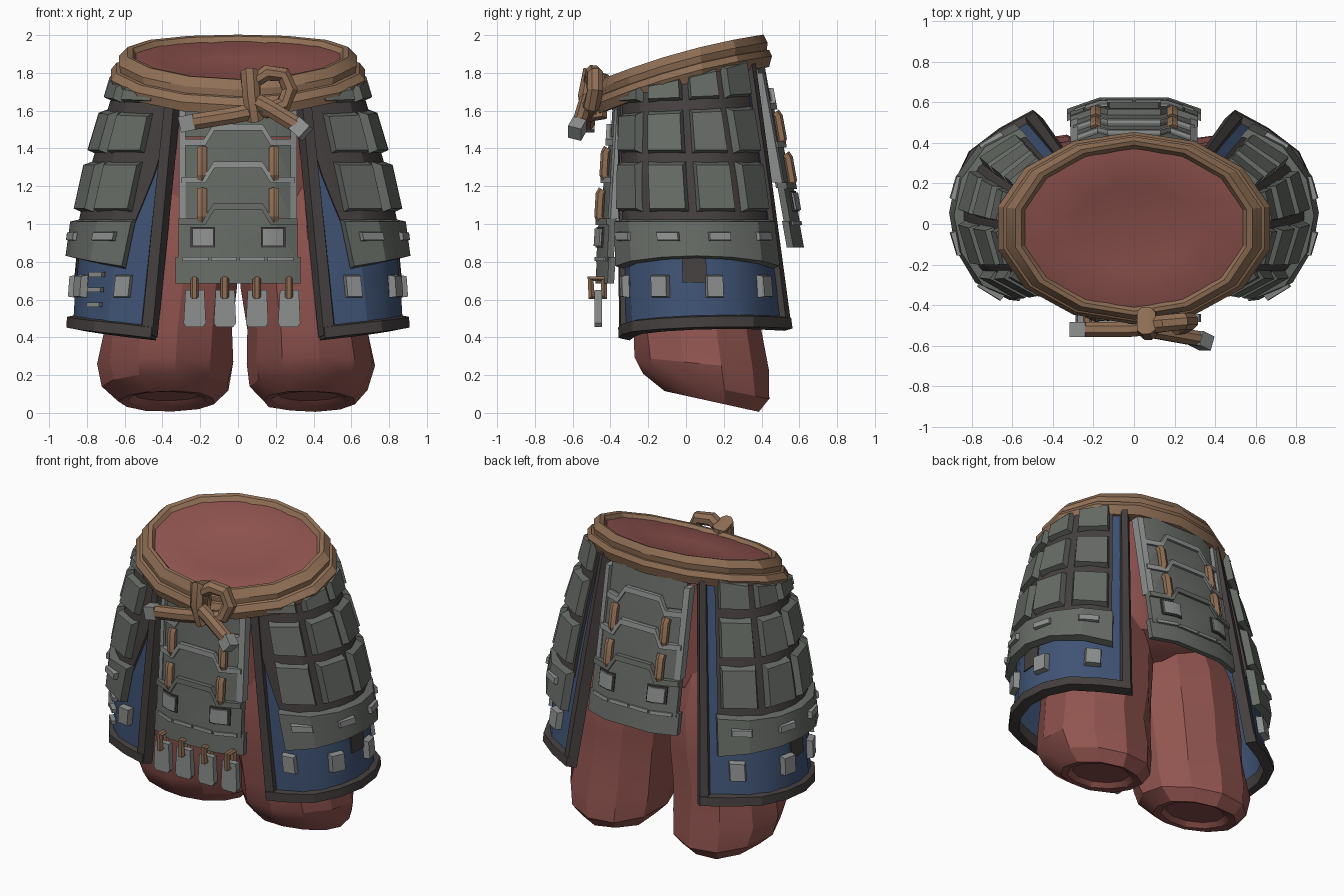
import bpy, bmesh, math, random
from mathutils import Vector as V

if "Cube" in bpy.data.objects:
    bpy.data.objects.remove(bpy.data.objects["Cube"])

random.seed(4)


def material(name, r, g, b):
    m = bpy.data.materials.new(name)
    m.diffuse_color = (r, g, b, 1)
    m.use_nodes = True
    m.node_tree.nodes["Principled BSDF"].inputs["Base Color"].default_value = m.diffuse_color
    return m


RED = material("red cloth", .285, .09, .08)
ROPE = material("tan rope", .28, .16, .092)
PLATE = material("grey green plate", .135, .148, .132)
STEEL = material("light steel", .27, .28, .275)
DARK = material("dark leather", .06, .051, .05)
BLUE = material("blue cloth", .051, .088, .18)


def make(name, verts, faces, mat, angle=25, bend=0):
    me = bpy.data.meshes.new(name)
    me.from_pydata([tuple(v) for v in verts], [], faces)
    bm = bmesh.new()
    bm.from_mesh(me)
    if bend:  # fold the outer thirds back
        for x in (-.17, .17):
            bmesh.ops.bisect_plane(bm, geom=bm.verts[:] + bm.edges[:] + bm.faces[:],
                                   plane_co=(x, 0, 0), plane_no=(1, 0, 0))
        for v in bm.verts:
            v.co.y -= bend * max(0, abs(v.co.x) - .17)
    bmesh.ops.recalc_face_normals(bm, faces=bm.faces)
    bm.to_mesh(me)
    bm.free()
    me.materials.append(mat)
    ob = bpy.data.objects.new(name, me)
    bpy.context.collection.objects.link(ob)
    bpy.ops.object.select_all(action='DESELECT')
    ob.select_set(True)
    bpy.context.view_layer.objects.active = ob
    bpy.ops.object.shade_smooth_by_angle(angle=math.radians(angle))


def loft(name, rings, mat, closed=False, angle=25, bend=0):
    """Skin a list of equal rings; cap the ends unless closed."""
    n, m = len(rings[0]), len(rings)
    faces = []
    for i in range(m if closed else m - 1):
        for j in range(n):
            a, b, k = i * n, (i + 1) % m * n, (j + 1) % n
            faces.append((a + j, a + k, b + k, b + j))
    if not closed:
        faces += [tuple(range(n)), tuple((m - 1) * n + j for j in range(n))]
    make(name, [v for r in rings for v in r], faces, mat, angle, bend)


def sweep(name, pts, w, h, mat, up, closed=False, sides=8):
    """Sweep an oval section along a path."""
    pts, up, rings = [V(p) for p in pts], V(up), []
    n = len(pts)
    for i, p in enumerate(pts):
        a = pts[i - 1] if closed or i else p
        b = pts[(i + 1) % n] if closed or i < n - 1 else p
        side = (b - a).cross(up).normalized()
        nor = side.cross(b - a).normalized()
        rings.append([p + side * w * math.cos(q) + nor * h * math.sin(q)
                      for q in (2 * math.pi * (k + .5) / sides for k in range(sides))])
    loft(name, rings, mat, closed)


def prism(name, outline, yfn, thick, mat, bend=0):
    """Extrude an x,z outline along y; yfn gives the outer face."""
    s = math.copysign(1, yfn(1))
    loft(name, [[V((x, yfn(z) - s * d, z)) for x, z in outline] for d in (0, thick)], mat, bend=s * bend)


def rect(x, z, w, h):
    return [(x - w, z - h), (x + w, z - h), (x + w, z + h), (x - w, z + h)]


def ring(cx, cy, rx, ry, zfn, n=12, jit=0):
    out = []
    for k in range(n):
        a = 2 * math.pi * (k + .5) / n
        j = 1 + random.uniform(-jit, jit)
        x, y = cx + rx * j * math.cos(a), cy + ry * j * math.sin(a)
        out.append(V((x, y, zfn(y))))
    return out


# Waist line, rising in a gentle bow towards the back
def tilt(o):
    return lambda y: 1.912 + .27 * y - .15 * y * y + o


# Trousers: hips with a shallow dished top, then two baggy legs
hips = [ring(0, .02, .45, .2, lambda y: 1.0), ring(0, .02, .58, .34, lambda y: 1.08),
        ring(0, .01, .60, .36, lambda y: 1.35), ring(0, -.01, .59, .40, tilt(-.15)),
        ring(0, -.02, .585, .415, tilt(-.03)), ring(0, -.02, .555, .395, tilt(-.025)),
        ring(0, -.02, .3, .21, tilt(-.075)), ring(0, -.02, .05, .04, tilt(-.09))]
loft("trouser_hips", hips, RED, angle=40)
LEG = [(.30, .02, .25, .27, 1.25, 0, 0), (.32, .045, .33, .35, .95, 0, 0), (.345, .055, .332, .36, .66, 0, .02),
       (.37, .065, .33, .345, .44, 0, .04), (.382, .085, .347, .35, .26, .1, .04),
       (.38, .11, .315, .33, .14, .2, .04), (.375, .13, .245, .255, .062, .22, .04),
       (.375, .13, .20, .21, .07, .2, .02), (.375, .13, .17, .18, .10, .2, 0)]
for s, side in ((1, "right"), (-1, "left")):
    rows = [ring(s * cx, cy, rx * (1 if s > 0 else 1.05), ry, lambda y, z=z, k=k, c=cy: z - k * (y - c), 11, j)
            for cx, cy, rx, ry, z, k, j in LEG]
    loft("trouser_leg_" + side, rows, RED)


# Rope belt: two stacked bands with faceted sections
def belt(name, section, n=14):
    rings = []
    for k in range(n):
        a = 2 * math.pi * (k + .5) / n
        rings.append([])
        for rx, ry, o in section:
            x, y = rx * math.cos(a), -.02 + ry * math.sin(a)
            rings[-1].append(V((x, y, tilt(o)(y))))
    loft(name, rings, ROPE, True)


belt("belt_upper", [(.55, .39, -.03), (.57, .41, 0), (.60, .43, .005), (.645, .452, -.04), (.635, .447, -.09),
                    (.55, .39, -.09)])
belt("belt_lower", [(.58, .41, -.07), (.66, .46, -.08), (.69, .475, -.115), (.665, .46, -.17), (.58, .41, -.175)])

# Knot: wrap, bow loop and two tails with steel tips
sweep("knot_wrap", [(.06, -.51, 1.80), (.07, -.53, 1.68), (.09, -.51, 1.56), (.09, -.46, 1.57), (.06, -.45, 1.78)],
      .045, .05, ROPE, (1, 0, 0), True)
sweep("knot_loop", [(.08, -.51, 1.62), (.08, -.50, 1.75), (.15, -.49, 1.80), (.24, -.48, 1.79), (.275, -.48, 1.71),
                    (.24, -.50, 1.63), (.15, -.52, 1.60)], .045, .045, ROPE, (0, 1, 0), True)
for nm, path in (("left", [(.10, -.51, 1.60), (-.02, -.52, 1.575), (-.24, -.52, 1.54), (-.31, -.52, 1.525)]),
                 ("right", [(.06, -.52, 1.67), (.17, -.54, 1.61), (.31, -.565, 1.525), (.36, -.59, 1.48)])):
    sweep("knot_tail_" + nm, path[:3], .046, .04, ROPE, (0, 1, 0))
    sweep("tail_tip_" + nm, [V(path[2]).lerp(V(path[3]), -.1), path[3]], .06, .052, STEEL, (0, 1, 0), sides=4)

# Side skirts: surface between a waist arc and a wider hem arc
TOP = [(.32, -.335), (.55, -.225), (.625, 0), (.57, .2), (.35, .36)]
HEM = [(.45, -.325), (.74, -.255), (.875, .03), (.79, .34), (.48, .54)]


def arc(u, t):
    def pt(i):
        if i < 0:
            return pt(0) * 2 - pt(1)
        if i > 4:
            return pt(4) * 2 - pt(3)
        return V(TOP[i]).lerp(V(HEM[i]), t)
    f = u * 4
    i = max(0, min(3, int(f)))
    f -= i
    a, b, c, d = (pt(i + k) for k in (-1, 0, 1, 2))
    return .5 * (2 * b + (c - a) * f + (2 * a - 5 * b + 4 * c - d) * f * f + (3 * b - a - 3 * c + d) * f ** 3)


def skirt(u, z, o, s):
    t = (1.75 - z) / 1.33
    p = arc(u, t)
    d = (arc(u + .01, t) - arc(u - .01, t)).normalized()
    o += .06 * max(0, math.sin(math.pi * t)) * math.sin(math.pi * u)
    return V((s * (p.x + d.y * o), p.y - d.x * o, z))


def z_top(u):
    return 1.675 + .19 * u


def z_hem(u):
    return .40 + .05 * u + .03 * math.sin(math.pi * u)


def plate_u(u, z):
    a = .15 - .08 * (z - .8)
    return a + (.915 - a) * u


def backing_u(u, z):
    a = max(.04, .135 - .25 * (z - .98))
    return a + (.915 - a) * u


def shell(name, s, u0, u1, zlo, zhi, nu, nz, o0, o1, mat, bev=0, umap=lambda u, z: u):
    """Thick patch on the skirt surface with a chamfered outer face."""
    verts, faces, w = [], [], nu + 1
    for o, b in ((o0, 0), (o1, bev)):
        for j in range(nz + 1):
            for i in range(w):
                u = u0 + b + (u1 - u0 - 2 * b) * i / nu
                a, c = zlo(u) + b, zhi(u) - b
                z = a + (c - a) * j / nz
                verts.append(skirt(umap(u, z), z, o, s))
    n = w * (nz + 1)
    for k in (0, n):
        faces += [(k + j * w + i, k + j * w + i + 1, k + j * w + w + i + 1, k + j * w + w + i)
                  for j in range(nz) for i in range(nu)]
    rim = (list(range(w)) + [j * w + nu for j in range(1, nz + 1)] +
           [nz * w + i for i in range(nu - 1, -1, -1)] + [j * w for j in range(nz - 1, 0, -1)])
    faces += [(a, b, b + n, a + n) for a, b in zip(rim, rim[1:] + rim[:1])]
    make(name, verts, faces, mat)


def const(z):
    return lambda u: z


ROWS = [(const(1.06), const(1.335)), (const(1.37), lambda u: 1.59 + .04 * u),
        (lambda u: 1.63 + .04 * u, lambda u: z_top(u) + .02)]
for s, side in ((1, "right"), (-1, "left")):
    shell("skirt_cloth_" + side, s, 0, 1, z_hem, z_top, 10, 6, -.015, 0, BLUE)
    shell("skirt_front_trim_" + side, s, -.015, .06, z_hem, z_top, 1, 6, -.03, .03, DARK, .012)
    shell("skirt_back_trim_" + side, s, .95, 1.01, z_hem, z_top, 1, 6, -.03, .03, DARK, .012)
    shell("skirt_hem_trim_" + side, s, -.01, 1.01, lambda u: z_hem(u) - .015, lambda u: z_hem(u) + .065,
          8, 1, -.03, .035, DARK, .012)
    shell("skirt_backing_" + side, s, 0, 1, const(.98), z_top, 8, 5, .001, .02, DARK, 0, backing_u)
    shell("cloth_patch_" + side, s, .47, .57, const(.69), const(.86), 2, 1, 0, .008, DARK)
    # Armour plates in rows, with the wide band below
    for r, (lo, hi) in enumerate(ROWS):
        for c in range(4):
            shell(f"skirt_plate_{side}_{r}_{c}", s, c / 4 + .015, c / 4 + .235, lo, hi, 1, 1,
                  .005, .06, PLATE, .022, plate_u)
    shell("skirt_band_" + side, s, -.01, 1.01, lambda u: .765 + .055 * math.sin(math.pi * u), const(1.025),
          6, 1, .015, .065, PLATE, .012, plate_u)
    for i, (ub, uc) in enumerate(((.12, .15), (.37, .38), (.62, .60), (.87, .84))):
        shell(f"band_clip_{side}_{i}", s, ub - .055, ub + .055, const(.91), const(.96), 1, 1,
              .05, .08, STEEL, .006, plate_u)
        shell(f"hem_clip_{side}_{i}", s, uc - .036, uc + .036, const(.61), const(.73), 1, 1,
              0, .038, STEEL, .006)
# Repair stitches on one side
for i in range(3):
    shell(f"stitch_{i}", -1, .24, .31, const(.56 + .08 * i), const(.585 + .08 * i), 1, 1, 0, .03, STEEL)


# Front and back aprons: overlapping crowned tiers, folded back at the sides
def crown(w, zc, zs):
    return [(w, zs), (.18, zs), (.13, zc), (-.13, zc), (-.18, zs), (-w, zs)]


def apron(nm, s, dz, d0, slope, bend):
    def face(o):
        return lambda z: s * (d0 + slope * (1.6 + dz - z) + o)
    for i, (w, zc, zs, zb) in enumerate(((.29, 1.53, 1.45, 1.22), (.30, 1.33, 1.25, 1.0), (.315, 1.11, 1.03, .80))):
        o = .014 * i
        top = crown(w, zc + dz, zs + dz)
        prism(f"{nm}_tier_{i}", [(-w, zb + dz), (w, zb + dz)] + top, face(o), .035, PLATE, bend)
        low = [(x * (.96 if abs(x) < .2 else 1), z - .034) for x, z in reversed(top)]
        prism(f"{nm}_tier_trim_{i}", top + low, face(o + .016), .03, STEEL if i < 2 else PLATE, bend)
        if i < 2:
            for x in (-.19, .19):
                z = 1.32 - .22 * i + dz
                y = face(o)
                sweep(f"{nm}_toggle_{i}_{'left' if x < 0 else 'right'}",
                      [(x, y(z - .08), z - .08), (x, y(z - .06) + s * .012, z - .06),
                       (x, y(z + .06) + s * .012, z + .06), (x, y(z + .08), z + .08)],
                      .03, .026, ROPE, (0, 1, 0), sides=6)
    prism(nm + "_top_plate", rect(0, 1.56 + dz, .28, .1), face(-.01), .03, PLATE, bend)
    for x in (-.295, .295):
        q = "left" if x < 0 else "right"
        prism(f"{nm}_side_rail_{q}", rect(x, 1.32 + dz, .018, .29), face(.022), .055, STEEL, bend)
        prism(f"{nm}_badge_{q}", rect(x * .63, .93 + dz, .065, .055), face(.036), .02, DARK, bend)
        prism(f"{nm}_badge_face_{q}", rect(x * .63, .93 + dz, .056, .046), face(.046), .02, STEEL, bend)
    prism(nm + "_hem", rect(0, .755 + dz, .33, .07), face(.025), .035, PLATE, bend)
    for k in range(4):
        prism(f"{nm}_hem_bar_{k}", rect(-.225 + .15 * k, .815 + dz, .068, .011), face(.037), .02, STEEL, bend)


apron("front_apron", -1, 0, .40, .06, .4)
apron("back_apron", 1, .19, .435, .18, .35)

# Hanging steel tabs on rope loops below the front apron
for k, x in enumerate((-.23, -.07, .10, .27)):
    prism(f"tab_{k}", [(x - .058, .475), (x - .045, .455), (x + .045, .455), (x + .06, .475),
                       (x + .052, .65), (x - .048, .65)], lambda z: -.485, .04, STEEL)
    sweep(f"tab_loop_{k}", [(x, -.50, .615), (x, -.505, .71), (x, -.435, .71), (x, -.435, .615)],
          .022, .022, ROPE, (1, 0, 0), True, 6)
